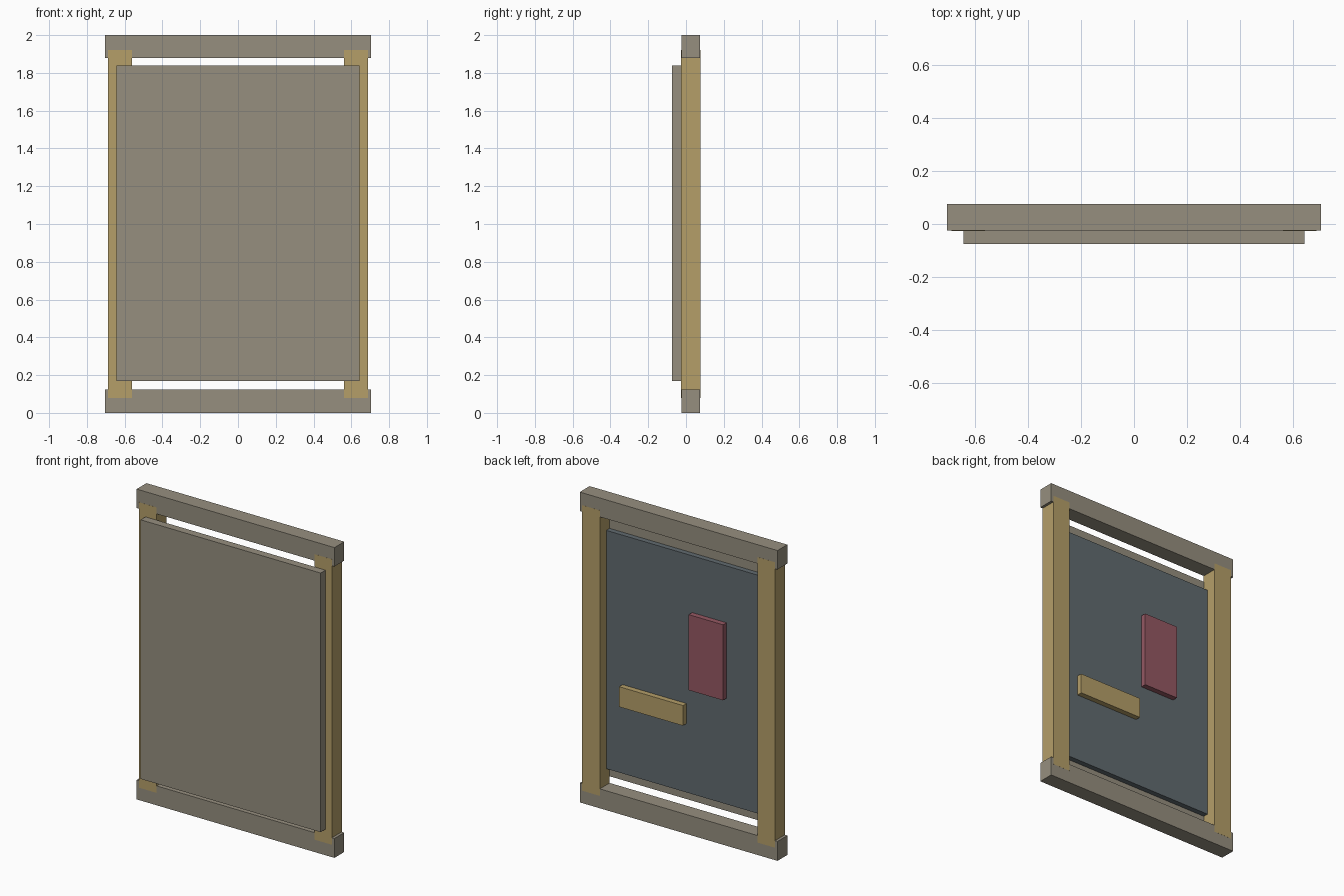
import bpy

if "Cube" in bpy.data.objects:
    bpy.data.objects.remove(bpy.data.objects["Cube"])


def material(name, rgb):
    """Flat colour from sRGB 0-255 values, stored as linear."""
    def lin(c):
        c /= 255
        return c / 12.92 if c <= 0.04045 else ((c + 0.055) / 1.055) ** 2.4
    m = bpy.data.materials.new(name)
    m.diffuse_color = (*[lin(c) for c in rgb], 1)
    m.use_nodes = True
    m.node_tree.nodes["Principled BSDF"].inputs["Base Color"].default_value = m.diffuse_color
    return m


GREY = material("warm_grey", (150, 143, 127))
TAN = material("tan_wood", (181, 159, 105))
SLATE = material("slate_blue", (97, 107, 112))
RED = material("dull_red", (149, 88, 99))


def box(name, x, y, z, mat):
    """Box spanning the given (min, max) ranges."""
    spans = (x, y, z)
    bpy.ops.mesh.primitive_cube_add(size=1, location=[(a + b) / 2 for a, b in spans])
    ob = bpy.context.object
    ob.name = name
    ob.scale = [b - a for a, b in spans]
    bpy.ops.object.transform_apply(location=False, rotation=False, scale=True)
    ob.data.materials.append(mat)
    return ob


# Horizontal rails
for name, z in (("bottom_rail", (0, 0.125)), ("top_rail", (1.878, 2))):
    box(name, (-0.705, 0.705), (-0.025, 0.075), z, GREY)

# Upright posts, set a hair proud of the rails so their ends show
for name, x in (("left_post", (-0.687, -0.562)), ("right_post", (0.562, 0.687))):
    box(name, x, (-0.0255, 0.0755), (0.08, 1.92), TAN)

# Large front board and the inset backing sheet behind it
box("front_board", (-0.642, 0.642), (-0.075, -0.025), (0.168, 1.838), GREY)
box("backing_sheet", (-0.585, 0.585), (-0.03, 0.009), (0.23, 1.766), SLATE)

# Plates mounted on the back
box("red_plate", (-0.295, -0.05), (0.005, 0.044), (0.913, 1.40), RED)
box("tan_plate", (-0.009, 0.446), (0.005, 0.044), (0.673, 0.803), TAN)
